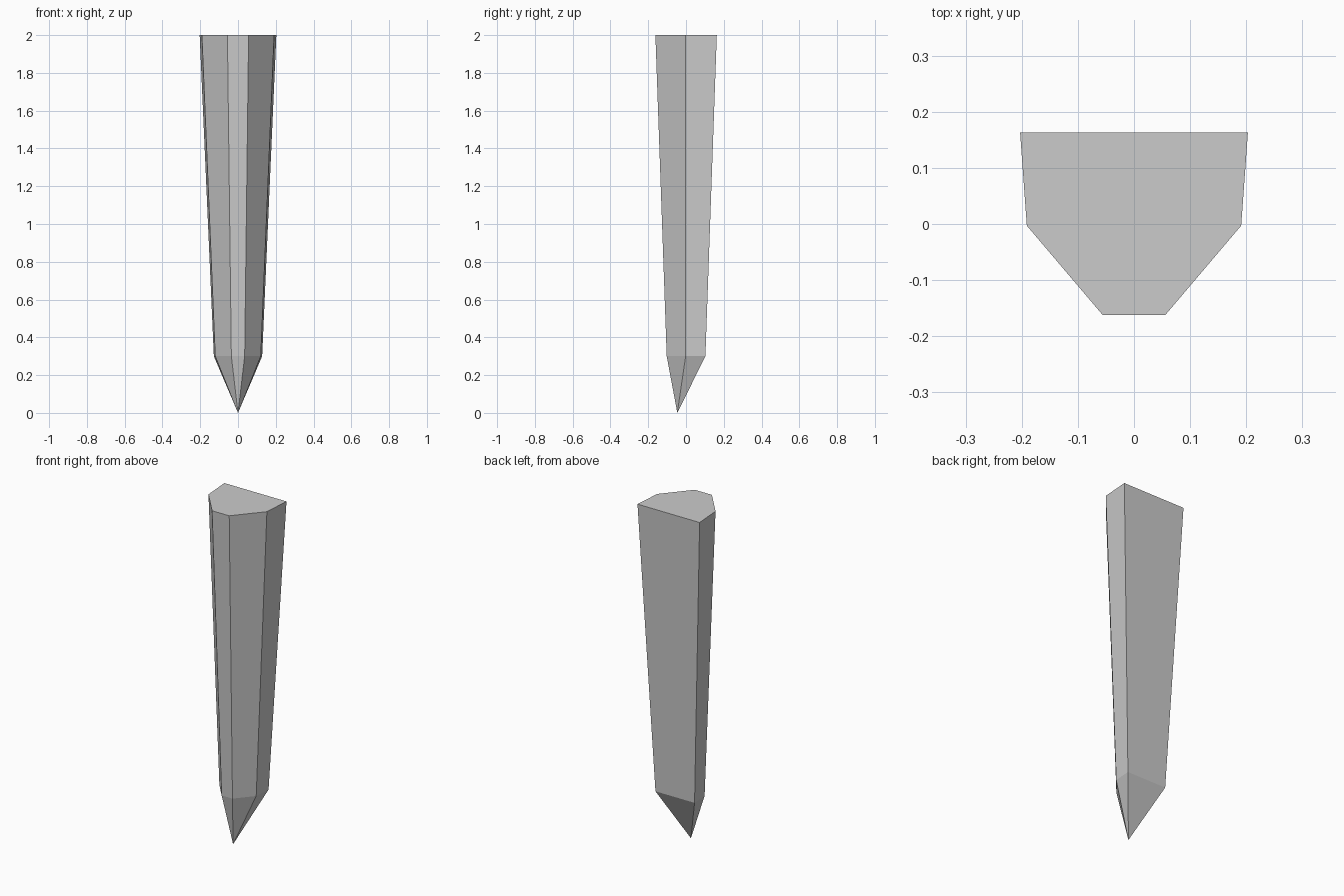
import bpy
import bmesh

cube = bpy.data.objects.get("Cube")
if cube:
    bpy.data.objects.remove(cube, do_unlink=True)

grey = bpy.data.materials.new("plain grey")
grey.use_nodes = True
colour = (0.6, 0.6, 0.6, 1.0)
grey.diffuse_color = colour
grey.node_tree.nodes["Principled BSDF"].inputs["Base Color"].default_value = colour

# Half of the cross-section, front to back, mirrored into a closed outline
half = [(0.056, -0.162), (0.191, -0.003), (0.203, 0.163)]
outline = half + [(-x, y) for x, y in reversed(half)]

bm = bmesh.new()


def ring(z, scale):
    return [bm.verts.new((x * scale, y * scale, z)) for x, y in outline]


# Tapered shaft with a flat top and a point set towards the front
top = ring(2.0, 1.0)
shoulder = ring(0.3, 0.63)
tip = bm.verts.new((0, -0.046, 0))

bm.faces.new(top)
for i in range(len(outline)):
    j = (i + 1) % len(outline)
    bm.faces.new((shoulder[i], shoulder[j], top[j], top[i]))
    bm.faces.new((tip, shoulder[j], shoulder[i]))
bmesh.ops.recalc_face_normals(bm, faces=bm.faces)

mesh = bpy.data.meshes.new("pointed_stake")
bm.to_mesh(mesh)
bm.free()
mesh.materials.append(grey)
stake = bpy.data.objects.new("pointed_stake", mesh)
bpy.context.collection.objects.link(stake)
